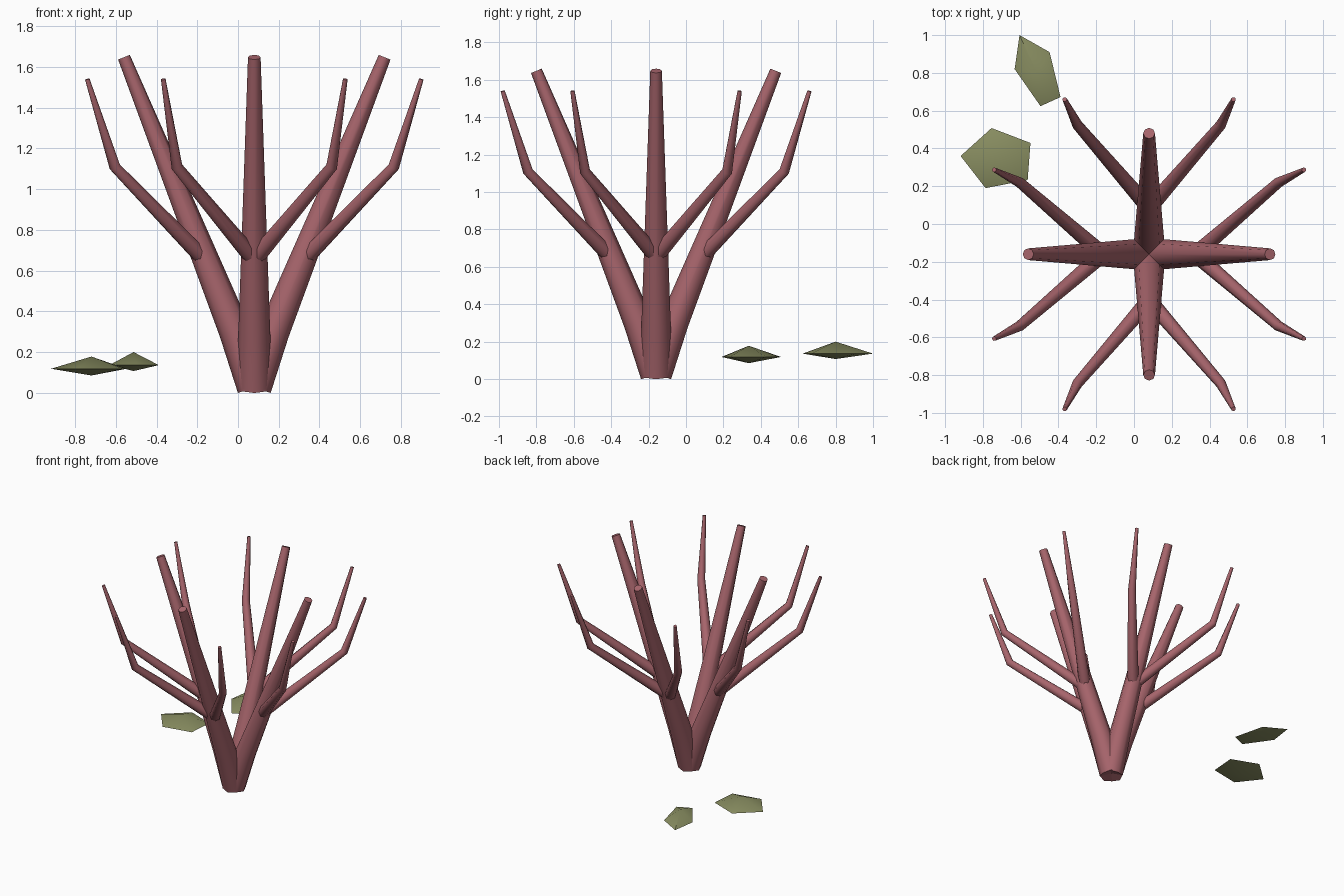
import bpy, bmesh, math
from mathutils import Vector, Matrix

if "Cube" in bpy.data.objects:
    bpy.data.objects.remove(bpy.data.objects["Cube"], do_unlink=True)


def material(name, rgb):
    m = bpy.data.materials.new(name)
    m.use_nodes = True
    m.diffuse_color = (*rgb, 1)
    m.node_tree.nodes["Principled BSDF"].inputs["Base Color"].default_value = (*rgb, 1)
    return m


BARK = material("dusty red bark", (0.39, 0.13, 0.15))
LEAF = material("olive leaf", (0.25, 0.27, 0.12))
CENTRE = Vector((0.08, -0.16, 0))
SIDES = 8


def finish(bm, name, mat, angle):
    bmesh.ops.recalc_face_normals(bm, faces=bm.faces)
    mesh = bpy.data.meshes.new(name)
    bm.to_mesh(mesh)
    bm.free()
    mesh.materials.append(mat)
    obj = bpy.data.objects.new(name, mesh)
    bpy.context.collection.objects.link(obj)
    bpy.ops.object.select_all(action='DESELECT')
    obj.select_set(True)
    bpy.context.view_layer.objects.active = obj
    bpy.ops.object.shade_smooth_by_angle(angle=math.radians(angle))
    return obj


def tapered_tube(name, path, radii, turn):
    """Capped tube along a path, turned about the trunk centre."""
    pts = [Vector(p) for p in path]
    dirs = [(b - a).normalized() for a, b in zip(pts, pts[1:])]
    bm = bmesh.new()
    rings = []
    for i, (p, r) in enumerate(zip(pts, radii)):
        t = (dirs[max(i - 1, 0)] + dirs[min(i, len(dirs) - 1)]).normalized()
        side = t.cross(Vector((0, 0, 1))).normalized()
        out = side.cross(t)
        ring = []
        for k in range(SIDES):
            a = math.tau * k / SIDES
            ring.append(bm.verts.new(p + r * (math.cos(a) * out + math.sin(a) * side)))
        rings.append(ring)
    for low, high in zip(rings, rings[1:]):
        for k in range(SIDES):
            n = (k + 1) % SIDES
            bm.faces.new((low[k], low[n], high[n], high[k]))
    bm.faces.new(rings[0])
    bm.faces.new(rings[-1])
    bm.transform(Matrix.Translation(CENTRE) @ Matrix.Rotation(turn, 4, 'Z'))
    finish(bm, name, BARK, 60)


# Four main branches, each with a mirrored pair of bent twigs
for k, label in enumerate(("left", "back", "right", "front")):
    turn = k * math.pi / 2
    tapered_tube(label + "_branch",
                 [(0, 0, 0.027), (0.095, 0, 0.3), (0.64, 0, 1.648)],
                 (0.085, 0.078, 0.031), turn)
    for s, suffix in ((1, "a"), (-1, "b")):
        tapered_tube(f"{label}_twig_{suffix}",
                     [(0.25, 0.005 * s, 0.66), (0.685, 0.38 * s, 1.11),
                      (0.82, 0.447 * s, 1.54)],
                     (0.042, 0.028, 0.012), turn)


# Floating leaves: flat five-sided double pyramids
def leaf(name, rim, rim_z, apex, top, bottom):
    bm = bmesh.new()
    ring = [bm.verts.new((x, y, rim_z)) for x, y in rim]
    for z in (top, bottom):
        tip = bm.verts.new((*apex, z))
        for k in range(len(ring)):
            bm.faces.new((ring[k], ring[(k + 1) % len(ring)], tip))
    finish(bm, name, LEAF, 40)


leaf("near_leaf", [(-0.754, 0.508), (-0.548, 0.429), (-0.563, 0.233),
                   (-0.786, 0.19), (-0.918, 0.36)],
     0.118, (-0.72, 0.335), 0.178, 0.085)
leaf("far_leaf", [(-0.606, 1.0), (-0.447, 0.91), (-0.389, 0.672),
                  (-0.495, 0.624), (-0.632, 0.82)],
     0.136, (-0.513, 0.8), 0.2, 0.107)
